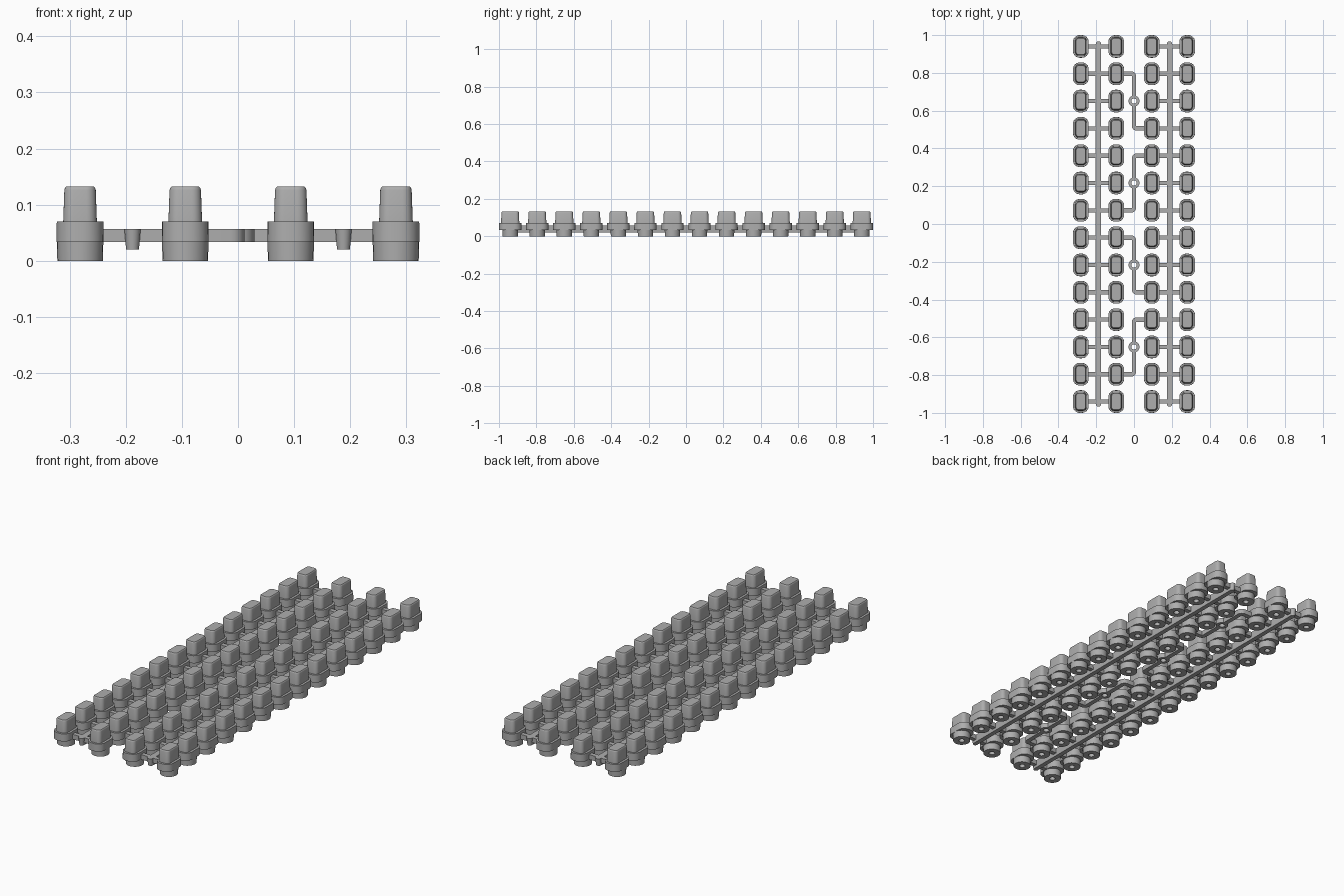
import bpy, bmesh, math
from mathutils import Vector

cube = bpy.data.objects.get("Cube")
if cube:
    bpy.data.objects.remove(cube, do_unlink=True)

grey = bpy.data.materials.new("rubber grey")
grey.use_nodes = True
grey.diffuse_color = (0.42, 0.42, 0.42, 1)
grey.node_tree.nodes["Principled BSDF"].inputs["Base Color"].default_value = (0.42, 0.42, 0.42, 1)

ROWS = 14
PITCH = 1.88 / (ROWS - 1)
INNER, OUTER, RAIL = 0.094, 0.2815, 0.188
LOW, HIGH = 0.033, 0.057


def row_y(i):
    return 0.94 - i * PITCH


def finish(bm, name):
    bmesh.ops.remove_doubles(bm, verts=bm.verts, dist=1e-5)
    bmesh.ops.recalc_face_normals(bm, faces=bm.faces)
    mesh = bpy.data.meshes.new(name)
    bm.to_mesh(mesh)
    bm.free()
    mesh.materials.append(grey)
    obj = bpy.data.objects.new(name, mesh)
    bpy.context.collection.objects.link(obj)
    bpy.ops.object.select_all(action="DESELECT")
    obj.select_set(True)
    bpy.context.view_layer.objects.active = obj
    bpy.ops.object.shade_smooth_by_angle(angle=math.radians(35))
    return obj


def copy_to(obj, name, x, y):
    twin = bpy.data.objects.new(name, obj.data)
    twin.location = (x, y, 0)
    bpy.context.collection.objects.link(twin)
    return twin


def bridge(bm, rings, closed=False):
    """Join successive vertex rings; cap both ends unless closed."""
    pairs = list(zip(rings, rings[1:]))
    if closed:
        pairs.append((rings[-1], rings[0]))
    else:
        bm.faces.new(rings[0][::-1])
        bm.faces.new(rings[-1])
    for a, b in pairs:
        n = len(a)
        for k in range(n):
            bm.faces.new((a[k], a[(k + 1) % n], b[(k + 1) % n], b[k]))


def loft(name, sections, closed=False, steps=6):
    """Stack rounded rectangles given as (z, half x, half y, corner radius)."""
    bm = bmesh.new()
    rings = []
    for z, hx, hy, r in sections:
        ring = []
        for corner, (sx, sy) in enumerate(((1, 1), (-1, 1), (-1, -1), (1, -1))):
            for s in range(steps + 1):
                a = (corner + s / steps) * math.pi / 2
                ring.append(bm.verts.new((sx * (hx - r) + r * math.cos(a),
                                          sy * (hy - r) + r * math.sin(a), z)))
        rings.append(ring)
    bridge(bm, rings, closed)
    return finish(bm, name)


def ribbon(name, path, half):
    """Sweep a rectangular section along a flat path."""
    bm = bmesh.new()
    rings = []
    for i, p in enumerate(path):
        d = (path[min(i + 1, len(path) - 1)] - path[max(i - 1, 0)]).normalized()
        side = Vector((-d.y, d.x)) * half
        rings.append([bm.verts.new((*(p + side * s), z))
                      for s, z in ((1, LOW), (-1, LOW), (-1, HIGH), (1, HIGH))])
    bridge(bm, rings)
    return finish(bm, name)


# Key: recessed round foot, wide flange, tapered cap with softened top edge
def disc(z, r):
    return (z, r, r, r)


key = loft("key", [
    disc(0.025, 0.014), disc(0, 0.014), disc(0, 0.0405), disc(LOW, 0.0415),
    (LOW, 0.0418, 0.06, 0.036), (0.07, 0.0415, 0.0595, 0.036),
    (0.07, 0.03, 0.049, 0.018), (0.126, 0.028, 0.0465, 0.017),
    (0.130, 0.0268, 0.0453, 0.016), (0.132, 0.0245, 0.043, 0.014)])
key.location = (-OUTER, row_y(0), 0)
for i in range(ROWS):
    for x in (-OUTER, -INNER, INNER, OUTER):
        if i or x != -OUTER:
            copy_to(key, "key", x, row_y(i))

# Long rails and the short cross links to the keys
rail = loft("rail", [(0.02, 0.0115, 0.962, 0.0115), (HIGH, 0.0145, 0.967, 0.0145)])
rail.location.x = -RAIL
copy_to(rail, "rail", RAIL, 0)
link = ribbon("cross_link", [Vector((-0.065, 0)), Vector((0.065, 0))], 0.011)
link.location = (-RAIL, row_y(0), 0)
for i in range(ROWS):
    for x in (-RAIL, RAIL):
        if i or x > 0:
            copy_to(link, "cross_link", x, row_y(i))

# Centre bridges: a ring with two bent arms reaching opposite columns
ring = loft("bridge_ring", [disc(LOW, 0.029), disc(HIGH, 0.029),
                            disc(HIGH, 0.014), disc(LOW, 0.014)], closed=True)
bend = 0.013
path = [Vector((-0.07, 2 * bend / 2)), Vector((-0.04, bend))]
path = [Vector((-0.07, PITCH)), Vector((-0.04, PITCH))]
for s in range(7):
    a = math.pi / 2 * (1 - s / 6)
    path.append(Vector((-bend + bend * math.cos(a), PITCH - bend + bend * math.sin(a))))
path += [Vector((0, 0.05)), Vector((0, 0.024))]
arm = ribbon("bridge_arm", path, 0.0115)
for n, i in enumerate((2, 5, 8, 11)):
    y = row_y(i)
    flip = -1 if n % 2 else 1
    if n:
        copy_to(ring, "bridge_ring", 0, y)
        upper = copy_to(arm, "bridge_arm", 0, y)
    else:
        ring.location.y = arm.location.y = y
        upper = arm
    upper.scale.x = flip
    lower = copy_to(arm, "bridge_arm", 0, y)
    lower.scale = (-flip, -1, 1)
